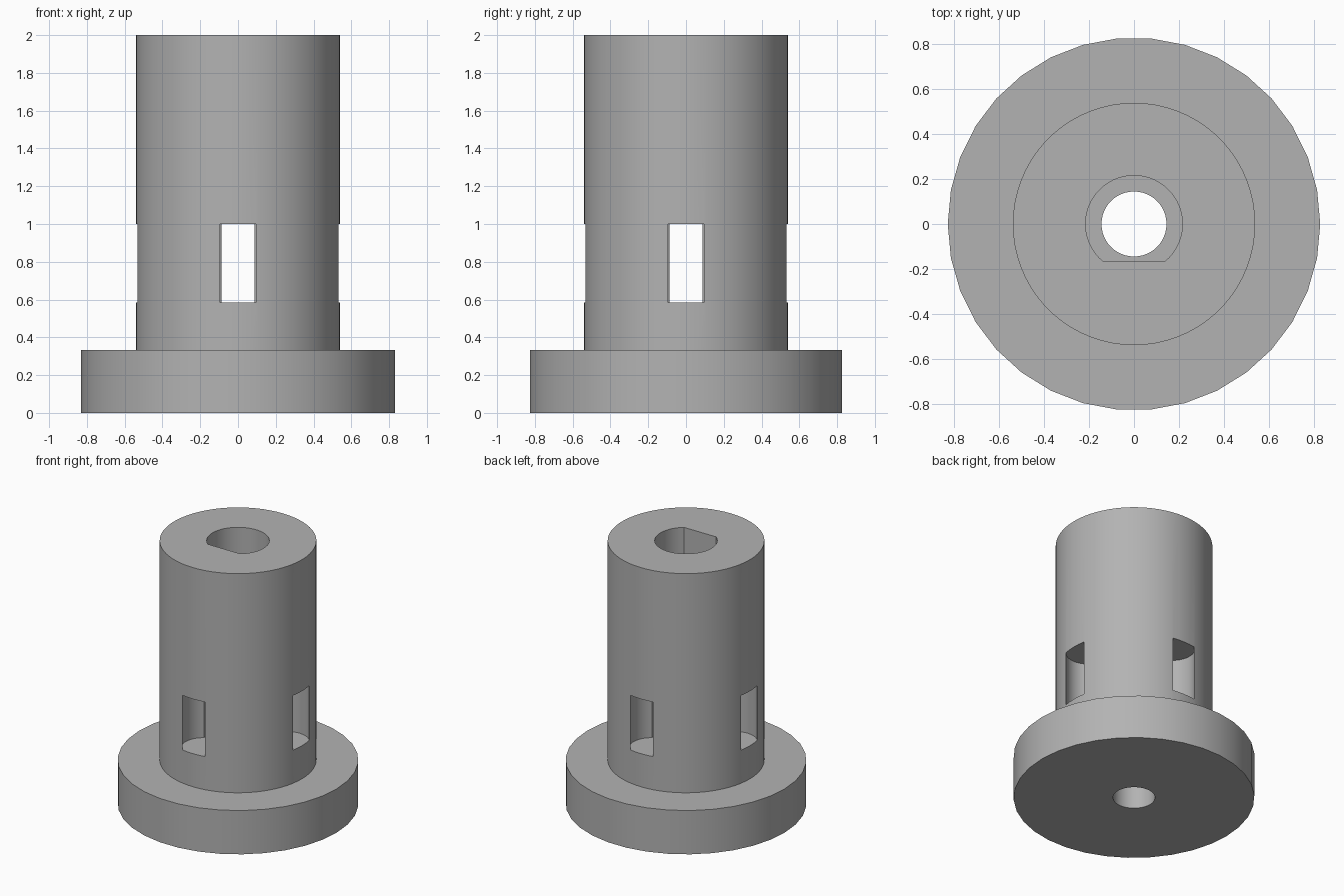
import bpy, bmesh
from math import sin, cos, asin, pi, radians

if "Cube" in bpy.data.objects:
    bpy.data.objects.remove(bpy.data.objects["Cube"])

grey = bpy.data.materials.new("plain_grey")
grey.use_nodes = True
colour = (0.45, 0.45, 0.45, 1)
grey.diffuse_color = colour
grey.node_tree.nodes["Principled BSDF"].inputs["Base Color"].default_value = colour


def arc(radius, sides, centre=(0, 0), start=0, sweep=2 * pi, closed=True):
    steps = sides if closed else sides - 1
    return [(centre[0] + radius * cos(start + sweep * i / steps),
             centre[1] + radius * sin(start + sweep * i / steps)) for i in range(sides)]


def prism(name, outline, bottom, top):
    bm = bmesh.new()
    face = bm.faces.new([bm.verts.new((x, y, bottom)) for x, y in outline])
    out = bmesh.ops.extrude_face_region(bm, geom=[face])
    moved = [v for v in out["geom"] if isinstance(v, bmesh.types.BMVert)]
    bmesh.ops.translate(bm, verts=moved, vec=(0, 0, top - bottom))
    bmesh.ops.recalc_face_normals(bm, faces=bm.faces)
    mesh = bpy.data.meshes.new(name)
    bm.to_mesh(mesh)
    bm.free()
    mesh.materials.append(grey)
    obj = bpy.data.objects.new(name, mesh)
    bpy.context.collection.objects.link(obj)
    return obj


def cut(target, cutter):
    cutter.hide_render = True
    mod = target.modifiers.new("cut", "BOOLEAN")
    mod.operation, mod.solver, mod.object = "DIFFERENCE", "EXACT", cutter
    bpy.context.view_layer.objects.active = target
    bpy.ops.object.modifier_apply(modifier=mod.name)
    bpy.data.objects.remove(cutter)


FLANGE_TOP, WINDOW_LOW, WINDOW_HIGH = 0.333, 0.585, 1.0

# Round base flange with a screw hole
flange = prism("base_flange", arc(0.83, 34), 0, FLANGE_TOP)
cut(flange, prism("screw_hole_cutter", arc(0.145, 40), -0.1, 0.5))

# Upright sleeve with a D-shaped shaft bore, flat towards the front
sleeve = prism("sleeve", arc(0.54, 68), FLANGE_TOP, 2)
flat = asin(0.168 / 0.216)
d_shape = arc(0.216, 40, start=-flat, sweep=pi + 2 * flat, closed=False)
cut(sleeve, prism("bore_cutter", d_shape, 0.2, 2.1))

# Four rounded window pockets, joined by crossing slots
for x, y in ((1, 0), (0, 1), (-1, 0), (0, -1)):
    pocket = arc(0.155, 40, centre=(0.41 * x, 0.41 * y))
    cut(sleeve, prism("pocket_cutter", pocket, WINDOW_LOW, WINDOW_HIGH))
for w, d in ((0.088, 0.4), (0.4, 0.088)):
    slot = [(-w, -d), (w, -d), (w, d), (-w, d)]
    cut(sleeve, prism("slot_cutter", slot, WINDOW_LOW, WINDOW_HIGH))

# Smooth the round walls, keep rims sharp
for obj in (flange, sleeve):
    bpy.ops.object.select_all(action="DESELECT")
    obj.select_set(True)
    bpy.context.view_layer.objects.active = obj
    bpy.ops.object.shade_smooth_by_angle(angle=radians(30))
